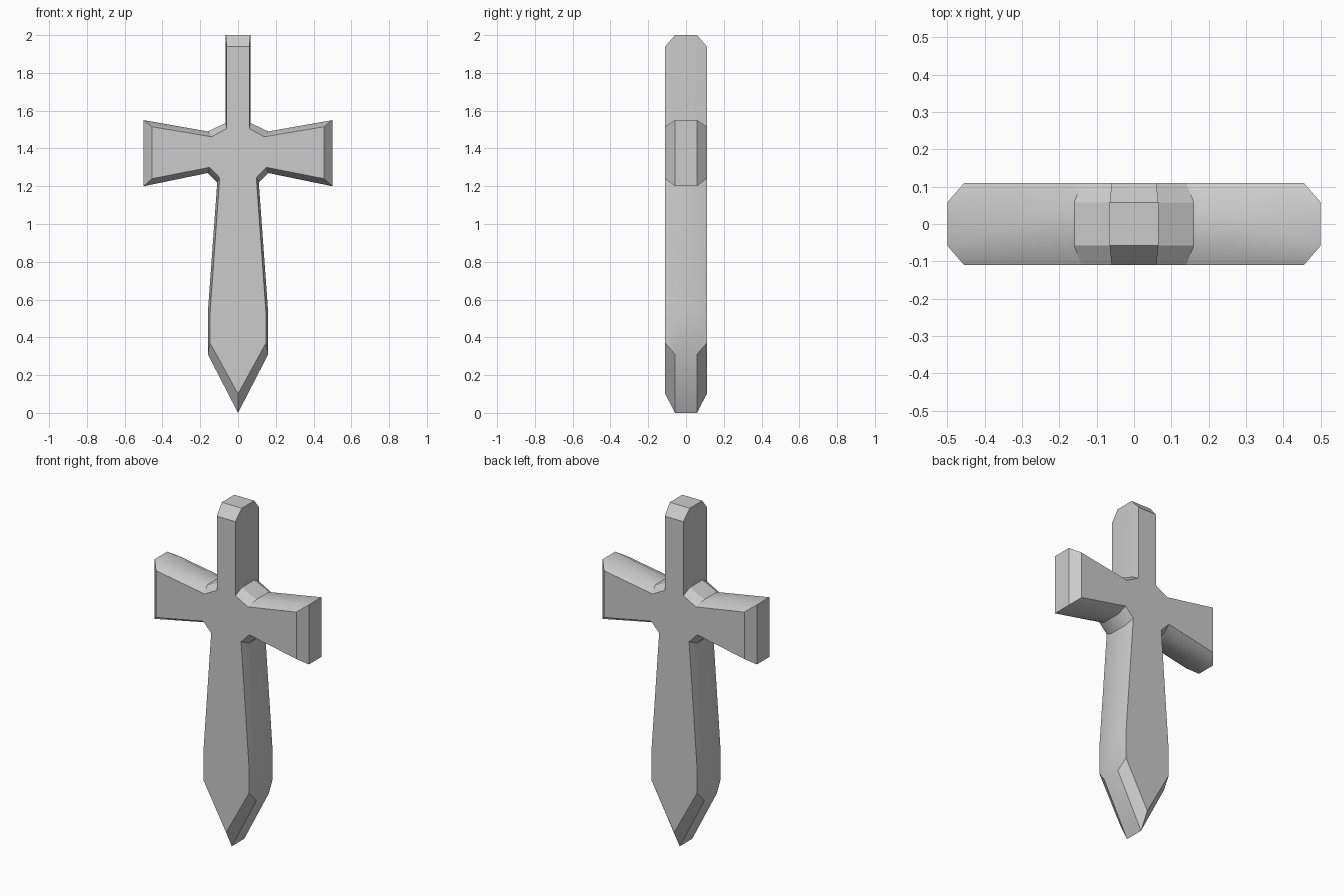
import bpy, bmesh

if "Cube" in bpy.data.objects:
    bpy.data.objects.remove(bpy.data.objects["Cube"])

EDGE_Y, FACE_Y = 0.058, 0.11   # half depth at the rim and at the flat faces


def chamfered_part(name, stations):
    """Each station is (rim x, rim z, face x, face z) along the right-hand outline.
    The strip is mirrored in x; ends where the next part joins stay open."""
    bm = bmesh.new()
    flats = {-1: [], 1: []}
    for side in (1, -1):
        rows = []
        for ox, oz, ix, iz in stations:
            row = [bm.verts.new(p) for p in (
                (side * ix, -FACE_Y, iz), (side * ox, -EDGE_Y, oz),
                (side * ox, EDGE_Y, oz), (side * ix, FACE_Y, iz))]
            rows.append(row)
        for a, b in zip(rows, rows[1:]):
            for i in range(3):
                bm.faces.new((a[i], a[i + 1], b[i + 1], b[i]))
        for y_sign, col in ((-1, 0), (1, 3)):
            pts = [r[col] for r in rows]
            flats[y_sign] += pts if side == 1 else pts[::-1]
    # front and back flat faces, skipping the doubled centre points
    for loop in flats.values():
        bm.faces.new(loop)
    bmesh.ops.remove_doubles(bm, verts=bm.verts, dist=0.0005)
    bmesh.ops.recalc_face_normals(bm, faces=bm.faces)
    # open-ended strips: make sure the front face looks towards -y
    front = min(bm.faces, key=lambda f: f.calc_center_median().y)
    if front.normal.y > 0:
        bmesh.ops.reverse_faces(bm, faces=bm.faces)
    mesh = bpy.data.meshes.new(name)
    bm.to_mesh(mesh)
    bm.free()
    obj = bpy.data.objects.new(name, mesh)
    bpy.context.collection.objects.link(obj)
    bpy.ops.object.select_all(action='DESELECT')
    obj.select_set(True)
    bpy.context.view_layer.objects.active = obj
    bpy.ops.object.shade_smooth_by_angle(angle=0.52)
    return obj


# stations shared by neighbouring parts
blade_root = (0.11, 1.22, 0.097, 1.245)
handle_root = (0.065, 1.535, 0.06, 1.505)

# Leaf-shaped blade with pointed tip
chamfered_part("blade", [
    (0, 0, 0, 0.10),
    (0.16, 0.31, 0.148, 0.37),
    (0.16, 0.53, 0.148, 0.53),
    blade_root])

# Flared crossguard with sloping shoulders
chamfered_part("guard", [
    blade_root,
    (0.16, 1.27, 0.15, 1.30),
    (0.50, 1.20, 0.455, 1.24),
    (0.50, 1.55, 0.455, 1.515),
    (0.16, 1.49, 0.14, 1.462),
    handle_root])

# Straight handle with chamfered top
chamfered_part("handle", [
    handle_root,
    (0.065, 2.0, 0.06, 1.94),
    (0, 2.0, 0, 1.94)])
